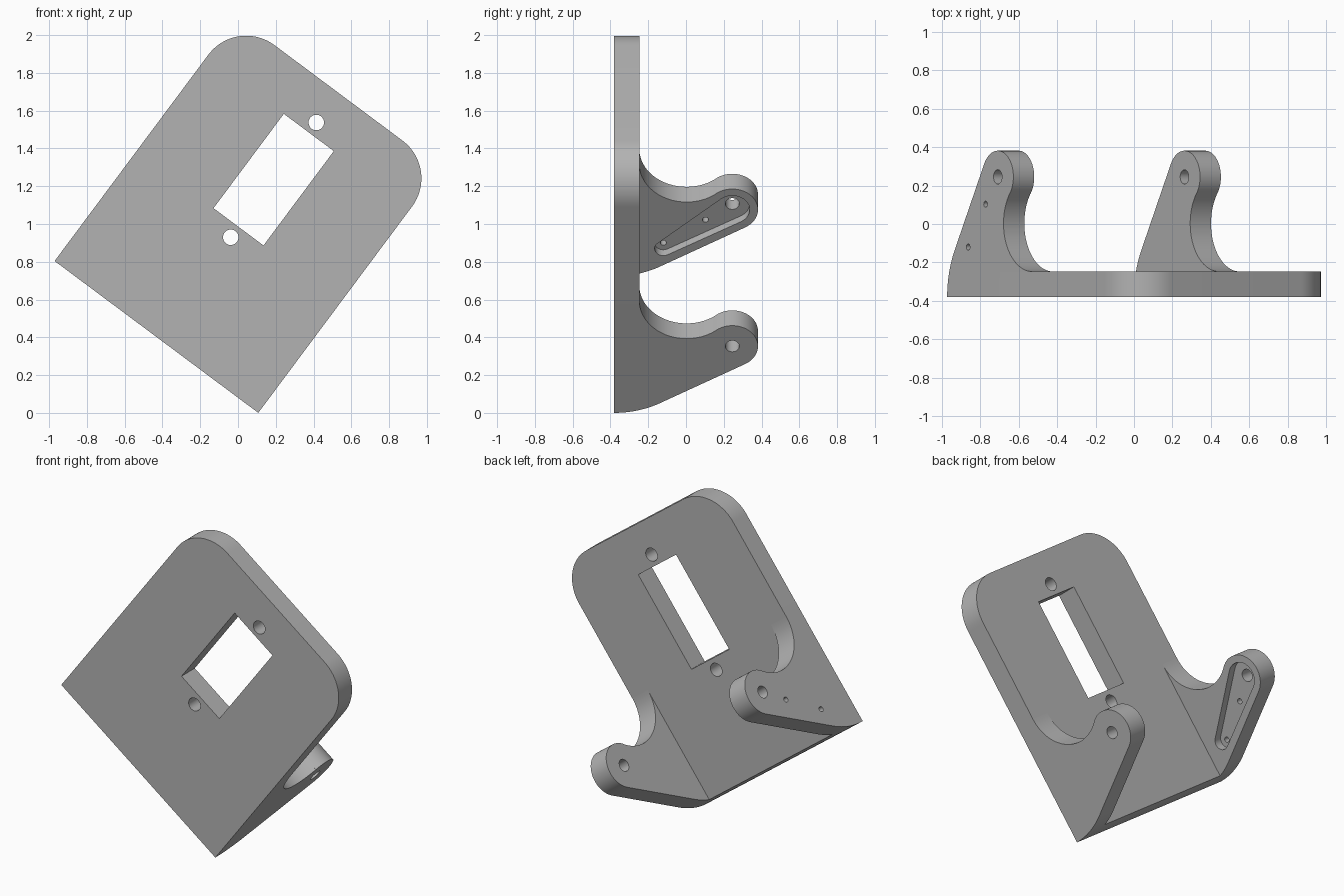
import bpy, bmesh
from math import sin, cos, radians, degrees, atan2, asin
from mathutils import Matrix

if "Cube" in bpy.data.objects:
    bpy.data.objects.remove(bpy.data.objects["Cube"])

# Main sizes; the bracket is drawn upright in (u, y, v), then tilted about y
WIDTH, HEIGHT, CORNER = 1.345, 1.612, 0.25
FRONT, BACK, ARM = -0.38, -0.247, 0.135
TILT = Matrix.Translation((-0.971, 0, 0.804)) @ Matrix.Rotation(radians(36.7), 4, "Y")

grey = bpy.data.materials.new("plain_grey")
grey.use_nodes = True
grey.diffuse_color = (0.45, 0.45, 0.45, 1)
grey.node_tree.nodes["Principled BSDF"].inputs["Base Color"].default_value = (0.45, 0.45, 0.45, 1)


def arc(cx, cy, r, start, end, steps=24):
    angles = [radians(start + (end - start) * i / steps) for i in range(steps + 1)]
    return [(cx + r * cos(a), cy + r * sin(a)) for a in angles]


def circle(cx, cy, r):
    return arc(cx, cy, r, 0, 360, 32)[:-1]


def prism(name, outline, axis, low, high):
    """Extrude an outline: (u, v) points along y, or (y, v) points along u."""
    bm = bmesh.new()
    place = (lambda a, b: (a, low, b)) if axis == "y" else (lambda a, b: (low, a, b))
    face = bm.faces.new([bm.verts.new(place(a, b)) for a, b in outline])
    moved = bmesh.ops.extrude_face_region(bm, geom=[face])["geom"]
    step = (0, high - low, 0) if axis == "y" else (high - low, 0, 0)
    bmesh.ops.translate(bm, vec=step, verts=[g for g in moved if isinstance(g, bmesh.types.BMVert)])
    bmesh.ops.recalc_face_normals(bm, faces=bm.faces)
    mesh = bpy.data.meshes.new(name)
    bm.to_mesh(mesh)
    bm.free()
    mesh.materials.append(grey)
    obj = bpy.data.objects.new(name, mesh)
    bpy.context.collection.objects.link(obj)
    return obj


def cut(obj, outline, axis, low, high):
    cutter = prism("cutter", outline, axis, low, high)
    cutter.hide_render = True
    mod = obj.modifiers.new("cut", "BOOLEAN")
    mod.operation, mod.solver, mod.object = "DIFFERENCE", "EXACT", cutter
    bpy.context.view_layer.objects.active = obj
    bpy.ops.object.modifier_apply(modifier=mod.name)
    bpy.data.objects.remove(cutter)


# Shared underside curve, tangent to the front edge and to the arm slope
SLOPE, CURVE = 29.7, 0.49
seam = degrees(asin((BACK - FRONT) / CURVE))

# Plate with two round corners, window and screw holes
outline = [(0, 0), (WIDTH, 0)]
outline += arc(WIDTH - CORNER, HEIGHT - CORNER, CORNER, 0, 90)
outline += arc(CORNER, HEIGHT - CORNER, CORNER, 90, 180)
plate = prism("mounting_plate", outline, "y", FRONT, BACK)
mid = WIDTH / 2
low, high = FRONT - 0.1, BACK + 0.1
cut(plate, [(mid - 0.165, 0.727), (mid + 0.165, 0.727), (mid + 0.165, 1.35), (mid - 0.165, 1.35)],
    "y", low, high)
for v in (0.658, 1.416):
    cut(plate, circle(mid, v, 0.041), "y", low, high)
under = arc(FRONT, CURVE, CURVE, -90, -90 + SLOPE, 30)
cut(plate, under + [(under[-1][0], -0.1), (FRONT, -0.1)], "u", -0.1, WIDTH + 0.1)

# Arm profile: curved underside, round head, concave throat meeting the plate
head, head_r, throat_r = (0.245, 0.44), 0.136, 0.25
throat = (BACK + throat_r, 0.74)
lean = degrees(atan2(throat[1] - head[1], throat[0] - head[0]))
profile = arc(FRONT, CURVE, CURVE, -90 + seam, -90 + SLOPE, 12)
profile += arc(*head, head_r, -90 + SLOPE, lean, 32)
profile += arc(*throat, throat_r, lean - 180, -180, 32)

arms = []
for name, start in (("right_arm", 0), ("left_arm", WIDTH - ARM)):
    arm = prism(name, profile, "u", start, start + ARM)
    cut(arm, circle(*head, 0.037), "u", start - 0.1, start + ARM + 0.1)
    arms.append(arm)

# Tapered pocket and pin holes on the inner side of the right arm
tip, tip_r, wide_r = (-0.12, 0.182), 0.046, 0.092
dy, dv = head[0] - tip[0], head[1] - tip[1]
aim = degrees(atan2(dv, dy))
spread = 90 + degrees(asin((wide_r - tip_r) / (dy * dy + dv * dv) ** 0.5))
pocket = arc(*head, wide_r, aim - spread, aim + spread)
pocket += arc(*tip, tip_r, aim + spread, aim + 360 - spread)
cut(arms[0], pocket, "u", 0.083, ARM + 0.1)
for spot in (tip, (0.103, 0.334)):
    cut(arms[0], circle(*spot, 0.016), "u", -0.1, ARM + 0.1)

# Tilt everything and smooth the curved faces
bpy.ops.object.select_all(action="DESELECT")
for obj in [plate] + arms:
    obj.data.transform(TILT)
    obj.select_set(True)
bpy.context.view_layer.objects.active = plate
bpy.ops.object.shade_smooth_by_angle(angle=radians(25))
